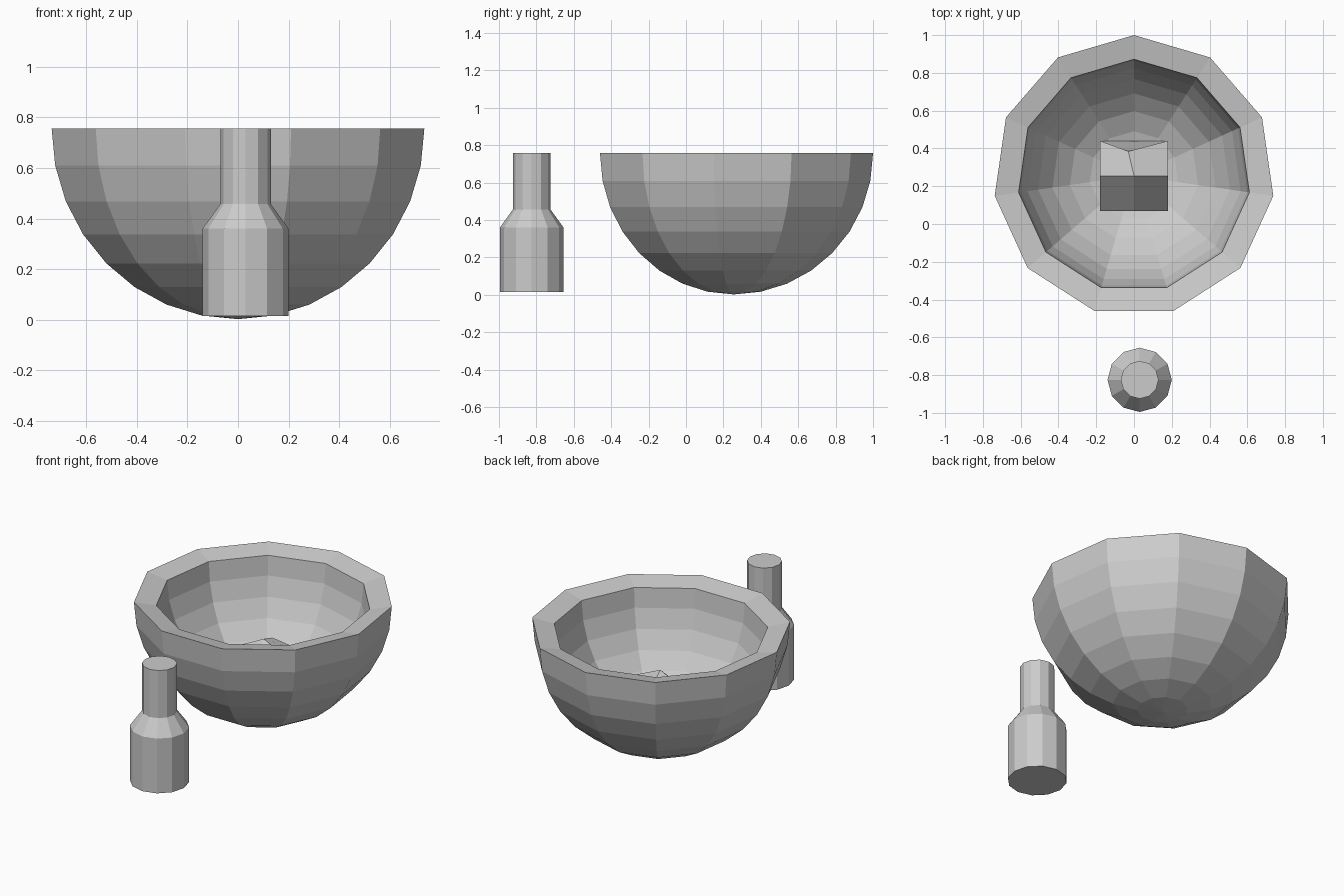
import bpy, bmesh, math

if "Cube" in bpy.data.objects:
    bpy.data.objects.remove(bpy.data.objects["Cube"])


def make_object(name, bm):
    bmesh.ops.recalc_face_normals(bm, faces=bm.faces[:])
    mesh = bpy.data.meshes.new(name)
    bm.to_mesh(mesh)
    bm.free()
    obj = bpy.data.objects.new(name, mesh)
    bpy.context.collection.objects.link(obj)
    return obj


def lathe(name, profile, sides, center):
    """Revolve (radius, z) points; a zero radius becomes a single pole vertex."""
    bm = bmesh.new()
    cx, cy = center
    rings = []
    for r, z in profile:
        if r < 1e-6:
            rings.append([bm.verts.new((cx, cy, z))])
            continue
        angles = [math.pi / 2 + 2 * math.pi * i / sides for i in range(sides)]
        rings.append([bm.verts.new((cx + r * math.cos(a), cy + r * math.sin(a), z))
                      for a in angles])
    for a, b in zip(rings, rings[1:]):
        for i in range(sides):
            j = (i + 1) % sides
            quad = [a[i % len(a)], a[j % len(a)], b[j % len(b)], b[i % len(b)]]
            bm.faces.new(list(dict.fromkeys(quad)))
    for ring in (rings[0], rings[-1]):
        if len(ring) > 1:
            bm.faces.new(ring)
    return make_object(name, bm)


def half_sphere(radius, depth, rim_z, steps=8):
    """Profile from the bottom pole up to the rim."""
    return [(radius * math.sin(math.pi / 2 * i / steps),
             rim_z - depth * math.cos(math.pi / 2 * i / steps))
            for i in range(steps + 1)]


# Bowl: eleven-sided outer shell, sloping rim, smaller inner shell
outer = half_sphere(0.745, 0.755, 0.757)
inner = half_sphere(0.617, 0.626, 0.73)
lathe("bowl", outer + inner[::-1], 11, (0, 0.255))

# Pestle: thick base, sloped shoulder and slim handle
lathe("pestle", [(0.17, 0.015), (0.17, 0.36), (0.10, 0.457), (0.10, 0.757)],
      12, (0.03, -0.825))

# Lump in the bowl: block with a peaked top, its back middle point pulled in
bm = bmesh.new()
xs, ys = (-0.18, 0, 0.18), (0.07, 0.255, 0.44)
heights = ((0.25, 0.27, 0.25), (0.40, 0.49, 0.41), (0.35, 0.44, 0.38))
top = [[bm.verts.new((x, y, h)) for x, h in zip(xs, row)]
       for y, row in zip(ys, heights)]
top[2][1].co.x, top[2][1].co.y = -0.03, 0.385
for j in range(2):
    for i in range(2):
        bm.faces.new((top[j][i], top[j][i + 1], top[j + 1][i + 1], top[j + 1][i]))
base = [bm.verts.new((x, y, 0.15)) for x, y in
        ((xs[0], ys[0]), (xs[2], ys[0]), (xs[2], ys[2]), (xs[0], ys[2]))]
sides = (top[0], [row[2] for row in top], top[2][::-1], [row[0] for row in top][::-1])
for k, edge in enumerate(sides):
    a, b, c = edge
    p, q = base[k], base[(k + 1) % 4]
    bm.faces.new((p, q, b))
    bm.faces.new((p, b, a))
    bm.faces.new((q, c, b))
bm.faces.new(base[::-1])
make_object("lump", bm)
